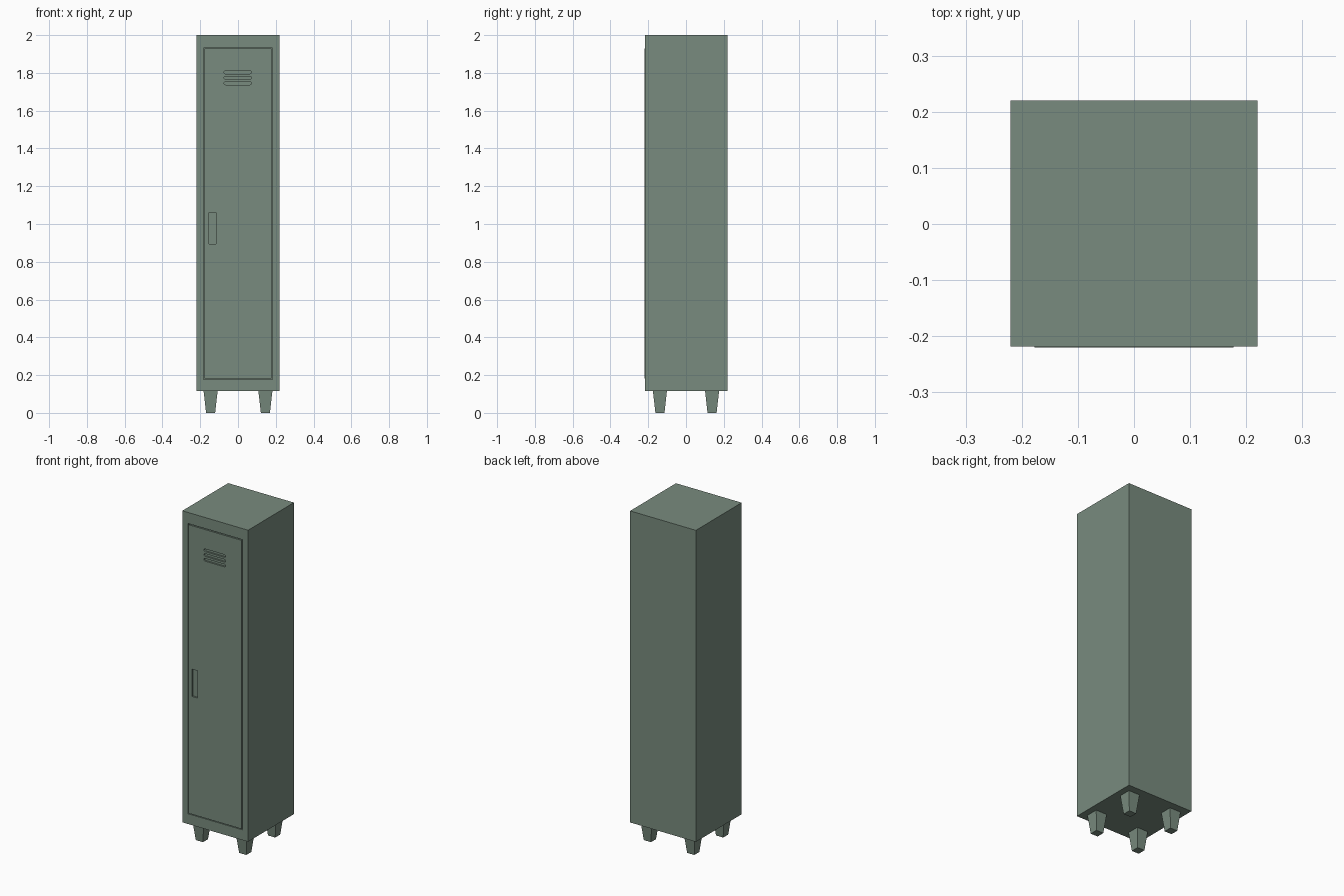
import bpy, bmesh, math

if "Cube" in bpy.data.objects:
    bpy.data.objects.remove(bpy.data.objects["Cube"])

paint = bpy.data.materials.new("green_paint")
paint.diffuse_color = (0.19, 0.26, 0.21, 1)
paint.use_nodes = True
paint.node_tree.nodes["Principled BSDF"].inputs["Base Color"].default_value = paint.diffuse_color


def make(name, bm):
    bmesh.ops.recalc_face_normals(bm, faces=bm.faces)
    me = bpy.data.meshes.new(name)
    bm.to_mesh(me)
    bm.free()
    me.materials.append(paint)
    ob = bpy.data.objects.new(name, me)
    bpy.context.collection.objects.link(ob)
    return ob


def prism(bm, outline, y0, y1):
    """Extrude an XZ outline from y0 to y1."""
    face = bm.faces.new([bm.verts.new((x, y0, z)) for x, z in outline])
    geo = bmesh.ops.extrude_face_region(bm, geom=[face])["geom"]
    for v in geo:
        if isinstance(v, bmesh.types.BMVert):
            v.co.y = y1


def rect(x0, x1, z0, z1):
    return [(x0, z0), (x1, z0), (x1, z1), (x0, z1)]


def slot(cx, cz, length, height, seg=6):
    r, h = height / 2, length / 2 - height / 2
    pts = []
    for side, start in ((1, -math.pi / 2), (-1, math.pi / 2)):
        for i in range(seg + 1):
            a = start + math.pi * i / seg
            pts.append((cx + side * h + r * math.cos(a), cz + r * math.sin(a)))
    return pts


def cut(target, cutter):
    mod = target.modifiers.new("cut", "BOOLEAN")
    mod.operation = "DIFFERENCE"
    mod.solver = "EXACT"
    mod.object = cutter
    cutter.hide_render = True
    cutter.hide_set(True)


# Cabinet with a shallow door opening
bm = bmesh.new()
prism(bm, rect(-0.22, 0.22, 0.115, 2.0), -0.218, 0.22)
bm.normal_update()
bmesh.ops.recalc_face_normals(bm, faces=bm.faces)
front = min(bm.faces, key=lambda f: f.calc_center_median().y)
bmesh.ops.inset_region(bm, faces=[front], thickness=0.02)
for v in front.verts:
    v.co.x = math.copysign(0.182, v.co.x)
    v.co.z = 1.933 if v.co.z > 1 else 0.177
geo = bmesh.ops.extrude_face_region(bm, geom=[front])["geom"]
bmesh.ops.translate(bm, verts=[v for v in geo if isinstance(v, bmesh.types.BMVert)],
                    vec=(0, 0.02, 0))
bmesh.ops.delete(bm, geom=[f for f in [front] if f.is_valid], context="FACES")
make("cabinet", bm)

# Door, slightly proud of the cabinet front
bm = bmesh.new()
prism(bm, rect(-0.177, 0.177, 0.182, 1.928), -0.22, -0.198)
door = make("door", bm)

# Recessed handle and vent slots
bm = bmesh.new()
prism(bm, rect(-0.154, -0.116, 0.895, 1.06), -0.24, -0.21)
for z in (1.803, 1.774, 1.745):
    prism(bm, slot(-0.002, z, 0.145, 0.016), -0.24, -0.21)
cut(door, make("door_recess_cutter", bm))

# Tapered legs
for sx, side in ((-1, "left"), (1, "right")):
    for sy, end in ((-1, "front"), (1, "back")):
        bm = bmesh.new()
        bmesh.ops.create_cube(bm, size=1)
        for v in bm.verts:
            top = v.co.z > 0
            h = 0.037 if top else 0.024
            v.co = (sx * 0.145 + math.copysign(h, v.co.x),
                    sy * 0.138 + math.copysign(h, v.co.y),
                    0.115 if top else 0)
        make(f"{end}_{side}_leg", bm)
